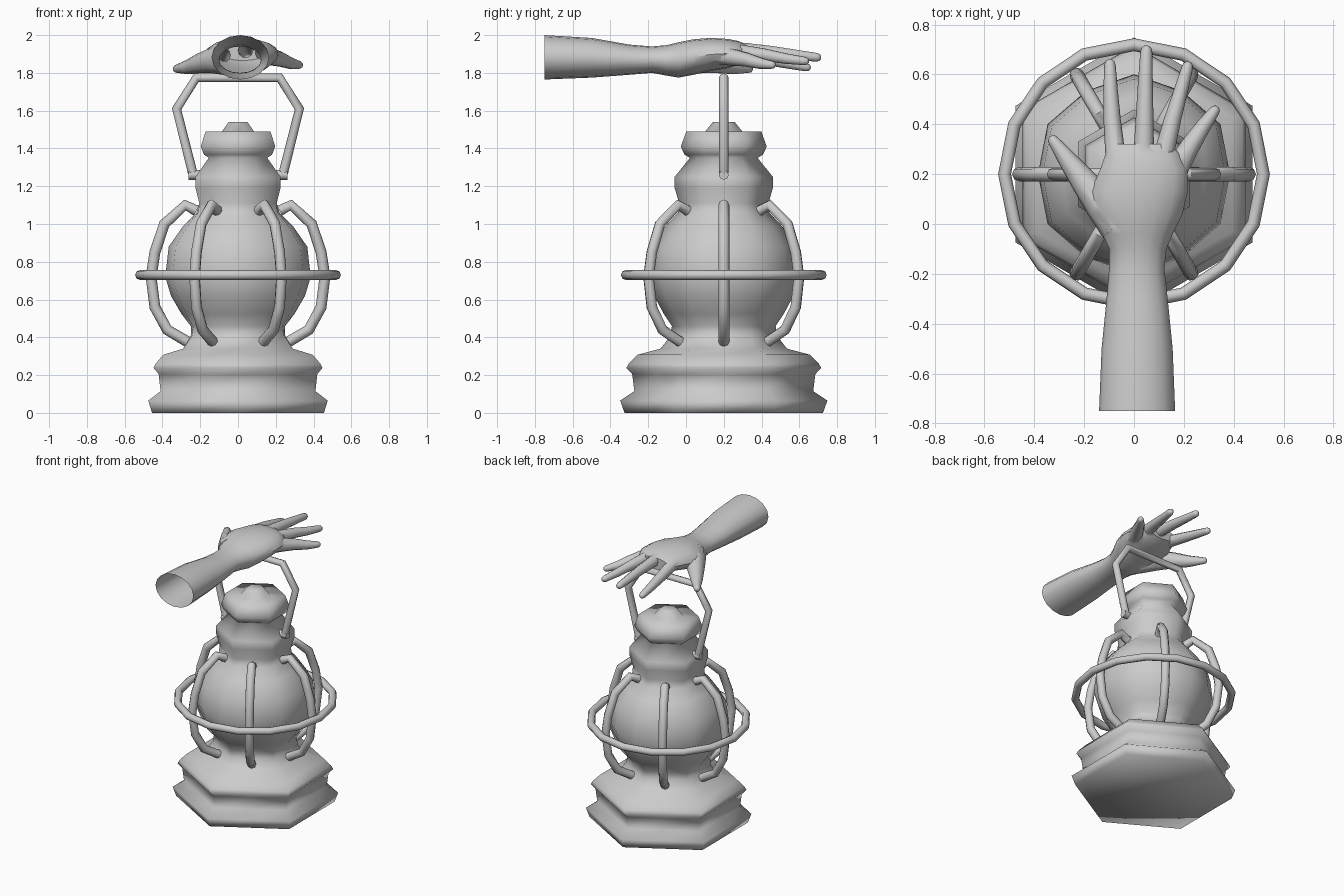
import bpy, bmesh
from math import pi, sin, cos, radians
from mathutils import Vector

if "Cube" in bpy.data.objects:
    bpy.data.objects.remove(bpy.data.objects["Cube"])

CY = 0.2  # lantern axis
grey = bpy.data.materials.new("plain_grey")
grey.use_nodes = True
grey.diffuse_color = (0.6, 0.6, 0.6, 1)
grey.node_tree.nodes["Principled BSDF"].inputs["Base Color"].default_value = (0.6, 0.6, 0.6, 1)


def finish(name, mesh, angle):
    ob = bpy.data.objects.new(name, mesh)
    bpy.context.collection.objects.link(ob)
    mesh.materials.clear()
    mesh.materials.append(grey)
    bpy.ops.object.select_all(action='DESELECT')
    ob.select_set(True)
    bpy.context.view_layer.objects.active = ob
    bpy.ops.object.shade_smooth_by_angle(angle=radians(angle))
    return ob


def loft(name, rings, angle):
    """Skin a list of equal-length point rings and cap both ends."""
    bm = bmesh.new()
    loops = [[bm.verts.new(p) for p in ring] for ring in rings]
    n = len(loops[0])
    for a, b in zip(loops, loops[1:]):
        for i in range(n):
            j = (i + 1) % n
            bm.faces.new((a[i], a[j], b[j], b[i]))
    bm.faces.new(loops[0][::-1])
    bm.faces.new(loops[-1])
    bmesh.ops.recalc_face_normals(bm, faces=bm.faces)
    mesh = bpy.data.meshes.new(name)
    bm.to_mesh(mesh)
    bm.free()
    return finish(name, mesh, angle)


def tube(name, points, radius, cyclic=False):
    """Faceted round bar along straight segments."""
    cu = bpy.data.curves.new(name + "_path", 'CURVE')
    cu.dimensions = '3D'
    cu.bevel_depth = radius
    cu.bevel_resolution = 2
    cu.use_fill_caps = True
    sp = cu.splines.new('POLY')
    sp.points.add(len(points) - 1)
    for p, co in zip(sp.points, points):
        p.co = (*co, 1)
    sp.use_cyclic_u = cyclic
    tmp = bpy.data.objects.new(name + "_path", cu)
    bpy.context.collection.objects.link(tmp)
    deps = bpy.context.evaluated_depsgraph_get()
    mesh = bpy.data.meshes.new_from_object(tmp.evaluated_get(deps))
    bpy.data.objects.remove(tmp)
    return finish(name, mesh, 50)


# Lantern body: (half width, z, corner ratio), hexagonal with a rounder globe
HEX = 1 / cos(pi / 6)
BODY = [(.455, 0, HEX), (.475, .065, HEX), (.41, .115, HEX), (.42, .205, HEX),
        (.447, .238, HEX), (.435, .262, HEX), (.395, .308, HEX), (.29, .34, HEX),
        (.25, .41, 1.12), (.25, .46, 1.1), (.3, .525, 1.06), (.355, .62, 1.04),
        (.385, .72, 1.04), (.367, .88, 1.04), (.29, .99, 1.06), (.22, 1.06, 1.1),
        (.205, 1.11, HEX), (.225, 1.19, HEX), (.225, 1.25, HEX), (.155, 1.35, HEX),
        (.18, 1.367, HEX), (.197, 1.41, HEX), (.172, 1.49, HEX), (.085, 1.49, HEX),
        (.05, 1.54, HEX)]
rings = []
for a, z, corner in BODY:
    radii = [a, a * corner] * 6
    rings.append([(r * cos(i * pi / 6), CY + r * sin(i * pi / 6), z)
                  for i, r in enumerate(radii)])
loft("lantern_body", rings, 100)

# Cage: six bent ribs and one hoop
RIB = [(.22, 1.07), (.28, 1.1), (.39, 1.0), (.44, .85), (.46, .72), (.44, .56),
       (.375, .44), (.265, .375)]
for k in range(6):
    c, s = cos(k * pi / 3), sin(k * pi / 3)
    tube(f"cage_rib_{k + 1}", [(r * c, CY + r * s, z) for r, z in RIB], .029)
tube("cage_hoop", [(.519 * cos(k * pi / 8), CY + .519 * sin(k * pi / 8), .73)
                   for k in range(16)], .026, True)

# Carrying handle with lugs
half = [(.24, 1.27), (.325, 1.61), (.22, 1.775)]
tube("handle", [(-x, CY, z) for x, z in half] + [(x, CY, z) for x, z in half[::-1]], .025)
for side, word in ((1, "left"), (-1, "right")):
    tube(f"{word}_handle_lug", [(side * .2, CY, 1.26), (side * .262, CY, 1.26)], .026)

# Forearm and palm: sections of (y, x min, x max, z min, z max)
SECTIONS = [(-.75, -.14, .165, 1.765, 2.0), (-.5, -.13, .155, 1.775, 1.985),
            (-.3, -.11, .135, 1.79, 1.95), (-.18, -.1, .122, 1.8, 1.94),
            (-.1, -.1, .13, 1.785, 1.947), (-.04, -.13, .155, 1.775, 1.962),
            (.04, -.17, .195, 1.79, 1.978), (.13, -.175, .215, 1.81, 1.985),
            (.22, -.135, .215, 1.825, 1.98), (.28, -.115, .185, 1.845, 1.968),
            (.32, -.09, .145, 1.865, 1.95)]
rings = []
for y, x0, x1, z0, z1 in SECTIONS:
    rings.append([((x0 + x1) / 2 + (x1 - x0) / 2 * cos(t), y,
                   (z0 + z1) / 2 + (z1 - z0) / 2 * sin(t))
                  for t in (i * pi / 8 for i in range(16))])
hand = loft("arm_and_hand", rings, 40)


def digit(name, path, r0, r1):
    """Tapered finger with a rounded tip."""
    pts = [Vector(p) for p in path]
    tip_dir = (pts[-1] - pts[-2]).normalized()
    end = pts[-1]
    pts[-1] = end - tip_dir * .025
    radii = [r0 + (r1 - r0) * i / (len(pts) - 1) for i in range(len(pts))]
    pts += [end - tip_dir * .008, end]
    radii += [r1 * .8, r1 * .35]
    rings = []
    for i, p in enumerate(pts):
        d = (pts[min(i + 1, len(pts) - 1)] - pts[max(i - 1, 0)]).normalized()
        u = d.cross(Vector((0, 0, 1))).normalized()
        v = u.cross(d)
        rings.append([p + (u * cos(a) + v * sin(a)) * radii[i]
                      for a in (k * pi / 5 for k in range(10))])
    return loft(name, rings, 45)


# Spread fingers and thumb
digits = [
    digit("index_finger", [(-.04, .12, 1.915), (-.075, .28, 1.9), (-.088, .42, 1.875),
                           (-.094, .54, 1.85), (-.097, .66, 1.825)], .046, .023),
    digit("middle_finger", [(.03, .14, 1.925), (.04, .32, 1.92), (.043, .45, 1.91),
                            (.046, .58, 1.895), (.05, .715, 1.88)], .045, .024),
    digit("ring_finger", [(.09, .14, 1.92), (.125, .3, 1.91), (.155, .42, 1.895),
                          (.187, .53, 1.875), (.22, .65, 1.86)], .045, .023),
    digit("little_finger", [(.12, .1, 1.9), (.175, .23, 1.885), (.23, .32, 1.87),
                            (.28, .395, 1.85), (.335, .47, 1.84)], .055, .022),
    digit("thumb", [(-.06, .0, 1.87), (-.13, .08, 1.865), (-.2, .17, 1.85),
                    (-.265, .255, 1.83), (-.335, .35, 1.82)], .085, .023)]

# Weld the digits into the palm, then open the cut end of the arm
for d in digits:
    mod = hand.modifiers.new(d.name, 'BOOLEAN')
    mod.operation = 'UNION'
    mod.solver = 'EXACT'
    mod.object = d
deps = bpy.context.evaluated_depsgraph_get()
welded = bpy.data.meshes.new_from_object(hand.evaluated_get(deps))
bm = bmesh.new()
bm.from_mesh(welded)
bmesh.ops.delete(bm, geom=[f for f in bm.faces if all(v.co.y < -.749 for v in f.verts)],
                 context='FACES')
bm.to_mesh(welded)
bm.free()
for ob in digits + [hand]:
    bpy.data.objects.remove(ob)
finish("arm_with_open_hand", welded, 45)
